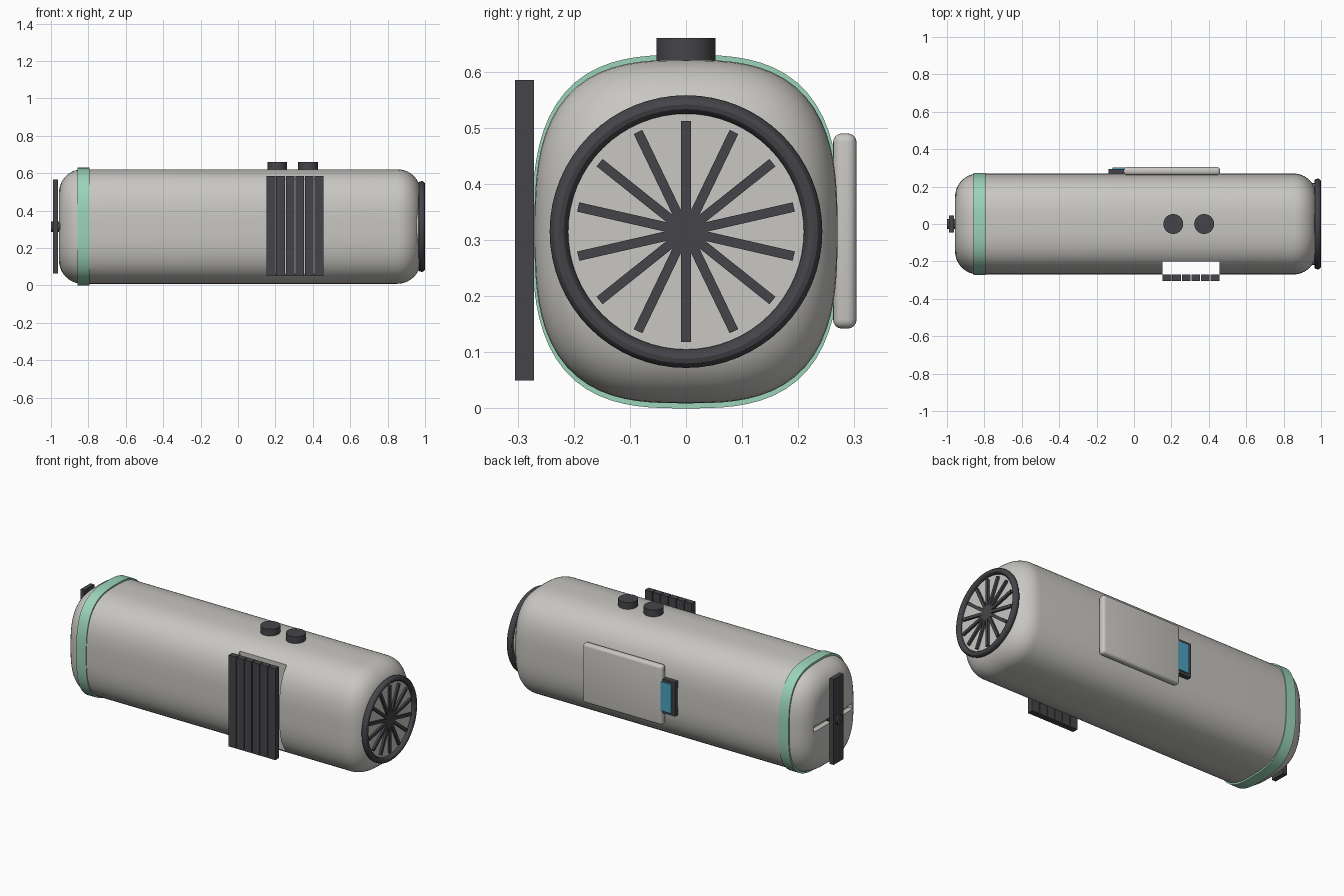
import bpy, bmesh
from math import sin, cos, pi, tau
from mathutils import Matrix

cube = bpy.data.objects.get("Cube")
if cube:
    bpy.data.objects.remove(cube, do_unlink=True)

MID = 0.315  # height of the long axis


def material(name, rgb):
    m = bpy.data.materials.new(name)
    m.use_nodes = True
    m.diffuse_color = (*rgb, 1)
    m.node_tree.nodes["Principled BSDF"].inputs["Base Color"].default_value = (*rgb, 1)
    return m


GREY = material("warm_grey", (0.58, 0.57, 0.54))
DARK = material("charcoal", (0.06, 0.06, 0.068))
GREEN = material("mint_green", (0.33, 0.66, 0.49))
BLUE = material("teal_blue", (0.075, 0.36, 0.52))


def finish(name, bm, mat, smooth=False):
    bmesh.ops.recalc_face_normals(bm, faces=bm.faces)
    mesh = bpy.data.meshes.new(name)
    bm.to_mesh(mesh)
    bm.free()
    ob = bpy.data.objects.new(name, mesh)
    bpy.context.collection.objects.link(ob)
    mesh.materials.append(mat)
    if smooth:
        smooth_shade(ob)
    return ob


def activate(ob):
    bpy.ops.object.select_all(action="DESELECT")
    ob.select_set(True)
    bpy.context.view_layer.objects.active = ob


def smooth_shade(ob):
    activate(ob)
    bpy.ops.object.shade_smooth_by_angle(angle=pi / 6)


def box(name, x, y, z, mat, bevel=0, segments=3):
    """Box from three (low, high) ranges."""
    bm = bmesh.new()
    bmesh.ops.create_cube(bm, size=1)
    for v in bm.verts:
        v.co = [r[0] if c < 0 else r[1] for c, r in zip(v.co, (x, y, z))]
    if bevel:
        bmesh.ops.bevel(bm, geom=bm.edges[:], offset=bevel, segments=segments,
                        profile=0.5, affect="EDGES")
    return finish(name, bm, mat, bool(bevel))


def cylinder(name, radius, depth, center, mat, along_x=False):
    bm = bmesh.new()
    turn = Matrix.Rotation(pi / 2, 4, "Y") if along_x else Matrix()
    bmesh.ops.create_cone(bm, cap_ends=True, segments=48, radius1=radius, radius2=radius,
                          depth=depth, matrix=Matrix.Translation(center) @ turn)
    return finish(name, bm, mat, True)


def squircle_loft(name, stations, mat, power=2.9, count=80):
    """Skin rounded-square sections given as (x, half width, half height)."""
    bm = bmesh.new()
    rings = []
    for x, a, b in stations:
        ring = []
        for i in range(count):
            c, s = cos(tau * i / count), sin(tau * i / count)
            r = (abs(c) ** power + abs(s) ** power) ** (-1 / power)
            ring.append(bm.verts.new((x, a * r * c, MID + b * r * s)))
        rings.append(ring)
    for p, q in zip(rings, rings[1:]):
        for i in range(count):
            j = (i + 1) % count
            bm.faces.new((p[i], p[j], q[j], q[i]))
    bm.faces.new(rings[0])
    bm.faces.new(rings[-1])
    return finish(name, bm, mat)


def cut(target, cutter):
    mod = target.modifiers.new("cut", "BOOLEAN")
    mod.operation, mod.solver, mod.object = "DIFFERENCE", "EXACT", cutter
    activate(target)
    bpy.ops.object.modifier_apply(modifier=mod.name)
    bpy.data.objects.remove(cutter, do_unlink=True)


# Hull with rounded ends
W, H, ROUND, STEPS = 0.27, 0.306, 0.125, 10
left, right = [], []
for i in range(STEPS + 1):
    t = pi / 2 * i / STEPS
    inset, reach = ROUND * (1 - sin(t)), ROUND * (1 - cos(t))
    left.append((-0.957 + reach, W - inset, H - inset))
    right.insert(0, (0.977 - reach, W - inset, H - inset))
hull = squircle_loft("hull", left + right, GREY)

# Side recess behind the slats and the slot in the tail
cut(hull, box("recess_cutter", (0.152, 0.457), (-0.4, -0.2), (0.03, 0.6), GREY))
cut(hull, box("slot_cutter", (-1.1, -0.925), (-0.18, 0.18), (0.3, 0.332), GREY))
smooth_shade(hull)

# Coloured band around the tail
band = squircle_loft("band", [(-0.857, 0.274, 0.315), (-0.793, 0.274, 0.315)], GREEN)
smooth_shade(band)

# Slatted side panel
for i in range(6):
    x = 0.153 + i * 0.0512
    box(f"slat_{i + 1}", (x, x + 0.047), (-0.305, -0.271), (0.05, 0.585), DARK)

# Top buttons
for i, x in enumerate((0.21, 0.375)):
    cylinder(f"top_button_{i + 1}", 0.053, 0.05, (x, 0, 0.635), DARK)

# Hatch with its latch
box("hatch", (-0.055, 0.46), (0.262, 0.304), (0.142, 0.49), GREY, 0.016, 4)
box("latch_base", (-0.135, -0.04), (0.25, 0.294), (0.215, 0.415), DARK)
box("latch_pad", (-0.115, -0.045), (0.285, 0.302), (0.23, 0.4), BLUE)

# Fan rim
bm = bmesh.new()
rim = []
for i in range(64):
    a = tau * i / 64
    section = []
    for k in range(12):
        b = tau * k / 12
        r = 0.2265 + 0.0165 * cos(b)
        section.append(bm.verts.new((0.982 + 0.018 * sin(b), r * cos(a), MID + r * sin(a))))
    rim.append(section)
for i in range(64):
    p, q = rim[i], rim[(i + 1) % 64]
    for k in range(12):
        n = (k + 1) % 12
        bm.faces.new((p[k], p[n], q[n], q[k]))
finish("fan_rim", bm, DARK, True)

# Fan back plate and spokes
cylinder("fan_plate", 0.218, 0.03, (0.963, 0, MID), GREY, True)
bm = bmesh.new()
for i in range(14):
    place = (Matrix.Translation((0.982, 0, MID)) @ Matrix.Rotation(tau * i / 14, 4, "X")
             @ Matrix.Translation((0, 0, 0.0985)) @ Matrix.Diagonal((0.016, 0.017, 0.197, 1)))
    bmesh.ops.create_cube(bm, size=1, matrix=place)
finish("fan_spokes", bm, DARK)

# Tail blade, hub and axle
box("tail_blade", (-0.989, -0.963), (-0.045, 0.045), (0.065, 0.567), DARK)
cylinder("tail_hub", 0.028, 0.08, (-0.96, 0, MID), DARK, True)
